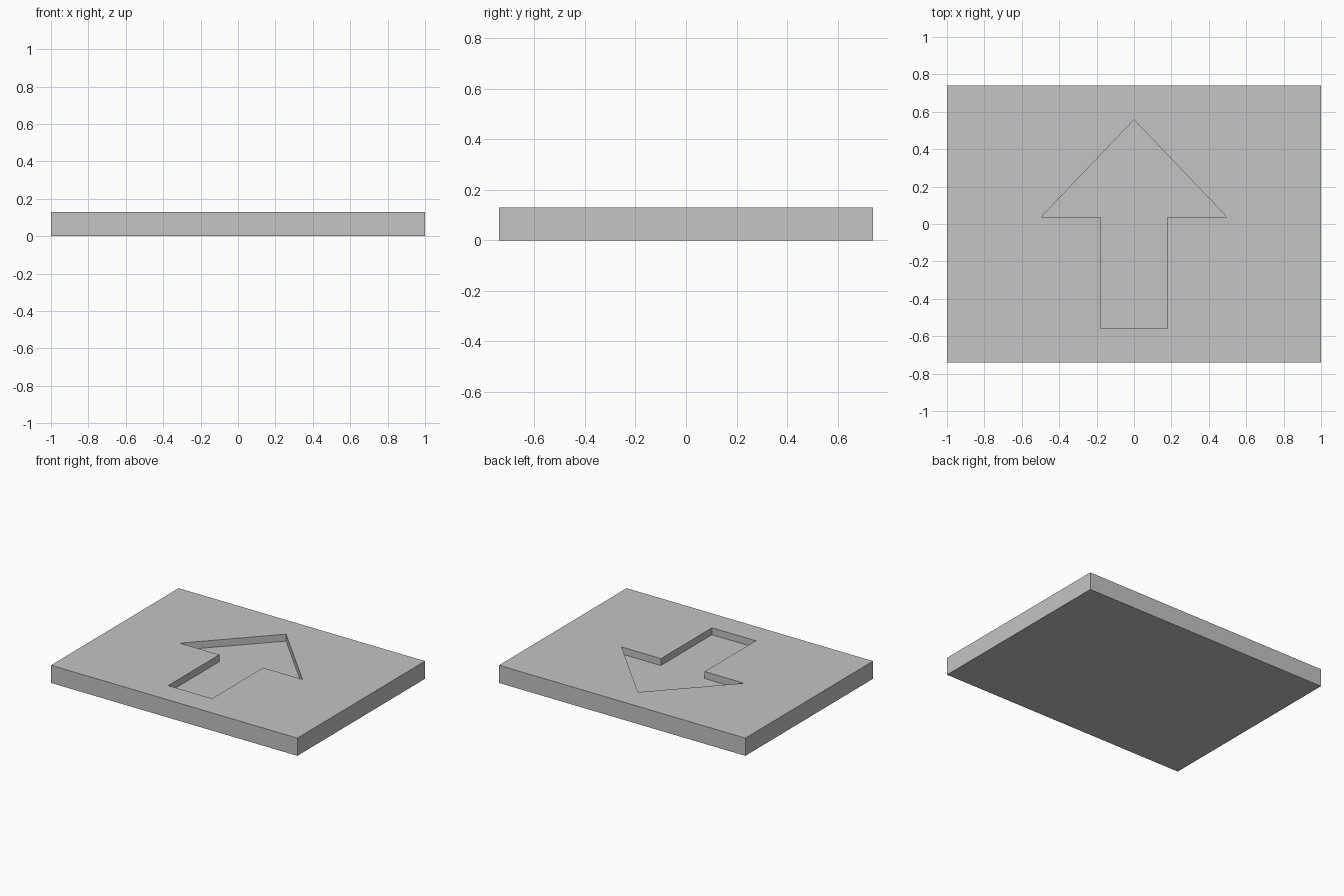
import bpy
import bmesh

cube = bpy.data.objects.get("Cube")
if cube:
    bpy.data.objects.remove(cube, do_unlink=True)

# Plain grey material
grey = bpy.data.materials.new("plain_grey")
grey.use_nodes = True
colour = (0.55, 0.55, 0.55, 1)
grey.diffuse_color = colour
grey.node_tree.nodes["Principled BSDF"].inputs["Base Color"].default_value = colour


def prism(name, outline, bottom, top):
    """Extrude a counter-clockwise outline from bottom to top."""
    bm = bmesh.new()
    base = bm.faces.new([bm.verts.new((x, y, bottom)) for x, y in outline])
    grown = bmesh.ops.extrude_face_region(bm, geom=[base], use_keep_orig=True)
    for v in grown["geom"]:
        if isinstance(v, bmesh.types.BMVert):
            v.co.z = top
    bmesh.ops.recalc_face_normals(bm, faces=bm.faces)
    mesh = bpy.data.meshes.new(name)
    bm.to_mesh(mesh)
    bm.free()
    mesh.materials.append(grey)
    obj = bpy.data.objects.new(name, mesh)
    bpy.context.collection.objects.link(obj)
    return obj


HALF_W, HALF_D, THICK, RECESS = 1.0, 0.74, 0.13, 0.051

# Flat rectangular slab
slab = prism("slab", [(-HALF_W, -HALF_D), (HALF_W, -HALF_D),
                      (HALF_W, HALF_D), (-HALF_W, HALF_D)], 0, THICK)

# Arrow cutter: right half of the outline, mirrored for the left
half = [(0.178, -0.555), (0.178, 0.037), (0.497, 0.037)]
arrow = half + [(0, 0.557)] + [(-x, y) for x, y in reversed(half)]
cutter = prism("arrow_cutter", arrow, THICK - RECESS, THICK + 0.1)
cutter.hide_render = True
cutter.hide_set(True)

# Sink the arrow into the top of the slab
cut = slab.modifiers.new("arrow_recess", 'BOOLEAN')
cut.operation = 'DIFFERENCE'
cut.solver = 'EXACT'
cut.object = cutter

# Apply the cut and drop the helper
bpy.context.view_layer.objects.active = slab
bpy.ops.object.modifier_apply(modifier=cut.name)
bpy.data.objects.remove(cutter, do_unlink=True)
